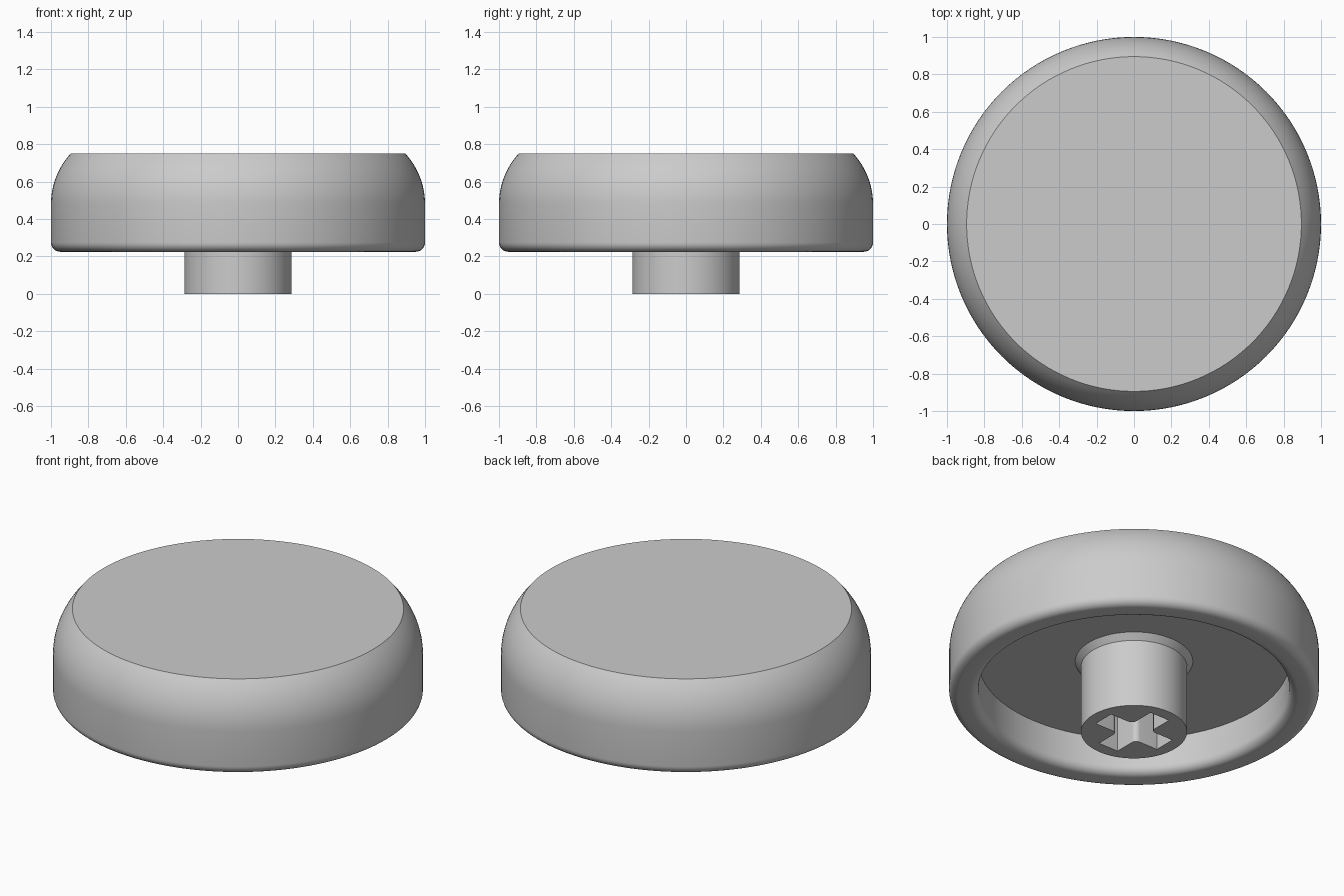
import bpy, bmesh, math
from mathutils import Matrix

cube = bpy.data.objects.get("Cube")
if cube:
    bpy.data.objects.remove(cube, do_unlink=True)

grey = bpy.data.materials.new("light grey plastic")
grey.use_nodes = True
colour = (0.6, 0.6, 0.6, 1)
grey.diffuse_color = colour
grey.node_tree.nodes["Principled BSDF"].inputs["Base Color"].default_value = colour


def arc(cx, cz, r, start, end, steps):
    """Points along a circular arc, angles in degrees."""
    angles = [math.radians(start + (end - start) * i / steps) for i in range(steps + 1)]
    return [(cx + r * math.cos(a), cz + r * math.sin(a)) for a in angles]


def finish(name, bm):
    bmesh.ops.recalc_face_normals(bm, faces=bm.faces)
    mesh = bpy.data.meshes.new(name)
    bm.to_mesh(mesh)
    bm.free()
    mesh.materials.append(grey)
    obj = bpy.data.objects.new(name, mesh)
    bpy.context.collection.objects.link(obj)
    return obj


def lathe(name, profile, sides):
    """Solid of revolution; both profile ends are closed with flat discs."""
    bm = bmesh.new()
    rings = []
    for r, z in profile:
        rings.append([bm.verts.new((r * math.cos(math.tau * i / sides),
                                    r * math.sin(math.tau * i / sides), z))
                      for i in range(sides)])
    for a, b in zip(rings, rings[1:]):
        for i in range(sides):
            j = (i + 1) % sides
            bm.faces.new((a[i], a[j], b[j], b[i]))
    bm.faces.new(rings[0])
    bm.faces.new(rings[-1])
    return finish(name, bm)


def smooth(obj):
    bpy.ops.object.select_all(action='DESELECT')
    obj.select_set(True)
    bpy.context.view_layer.objects.active = obj
    bpy.ops.object.shade_smooth_by_angle(angle=math.radians(30))


# Hollow cap: ceiling, inner wall, rounded rim, outer wall, curved shoulder
rim_z, top_z, ceiling_z = 0.225, 0.75, 0.44
inner_r, top_r, shoulder_z, fillet = 0.84, 0.895, 0.48, 0.05
drop, rise = 1 - top_r, top_z - shoulder_z
shoulder_r = (drop ** 2 + rise ** 2) / (2 * drop)
sweep = math.degrees(math.asin(rise / shoulder_r))
profile = [(inner_r, ceiling_z)]
profile += arc(inner_r + fillet, rim_z + fillet, fillet, 180, 270, 8)
profile += arc(1 - fillet, rim_z + fillet, fillet, 270, 360, 8)
profile += arc(1 - shoulder_r, shoulder_z, shoulder_r, 0, sweep, 12)
cap = lathe("cap", profile, 128)
smooth(cap)

# Stem with a flared collar, its top buried in the cap
stem_r = 0.287
stem = lathe("stem", [(stem_r, 0), (stem_r, 0.405), (0.318, ceiling_z), (0.318, 0.5)], 96)

# Cross-shaped socket cutter with rounded inner corners
length, half, corner = 0.216, 0.065, 0.03
quarter = [(length, half)]
quarter += arc(half + corner, half + corner, corner, 270, 180, 6)
quarter += [(half, length)]
bm = bmesh.new()
outline = []
for k in range(4):
    turn = Matrix.Rotation(math.radians(90 * k), 3, 'Z')
    for x, y in quarter:
        v = bm.verts.new((x, y, -0.1))
        v.co = turn @ v.co
        outline.append(v)
base = bm.faces.new(outline)
extruded = bmesh.ops.extrude_face_region(bm, geom=[base])["geom"]
for v in extruded:
    if isinstance(v, bmesh.types.BMVert):
        v.co.z = 0.4
cutter = finish("socket_cutter", bm)
cutter.hide_render = True

# Cut the socket into the stem
cut = stem.modifiers.new("socket", 'BOOLEAN')
cut.operation = 'DIFFERENCE'
cut.solver = 'EXACT'
cut.object = cutter
bpy.context.view_layer.objects.active = stem
bpy.ops.object.modifier_apply(modifier=cut.name)
bpy.data.objects.remove(cutter, do_unlink=True)
smooth(stem)
